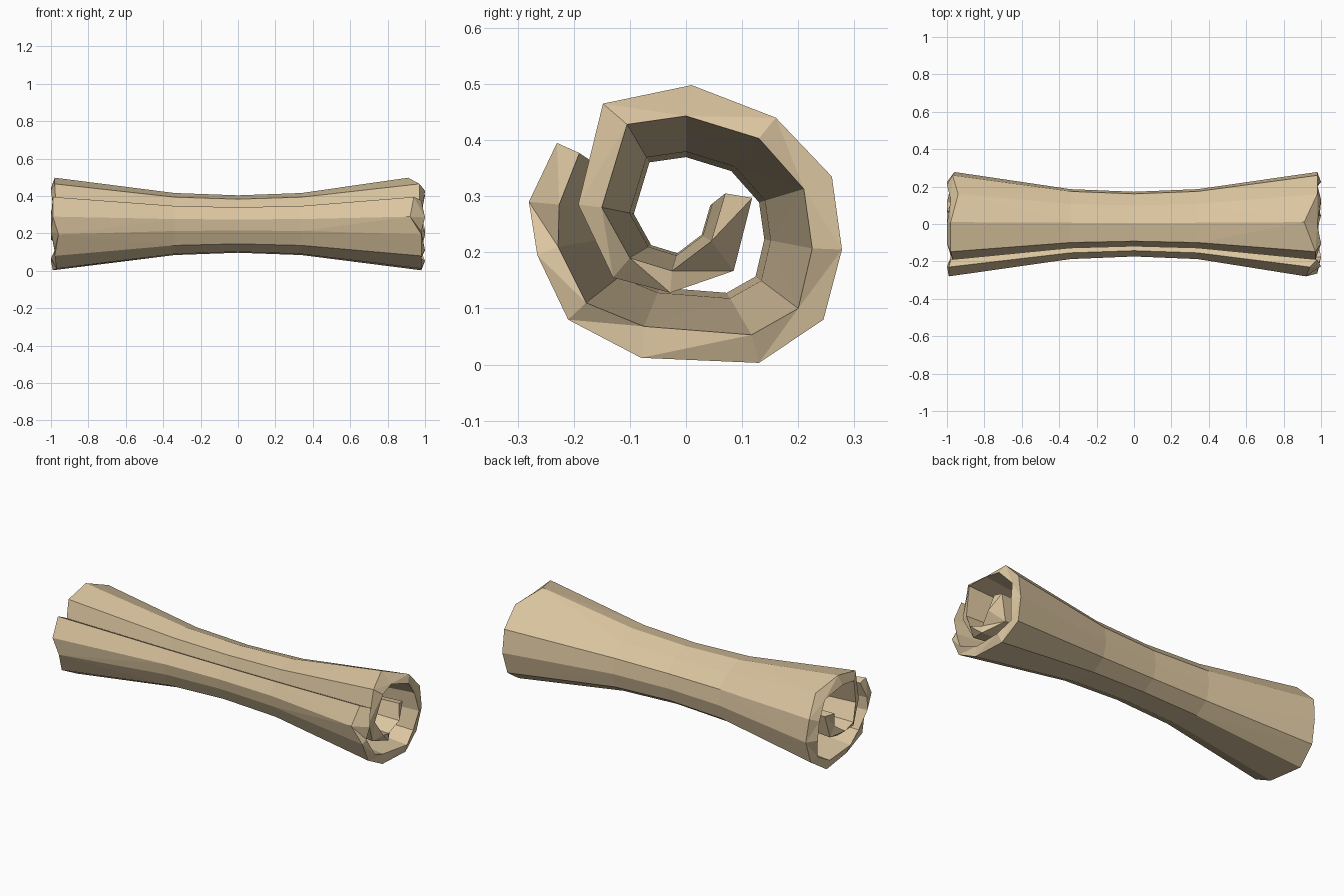
import bpy, bmesh

if "Cube" in bpy.data.objects:
    bpy.data.objects.remove(bpy.data.objects["Cube"])

# Spiral cross-section at the flared ends, from outer flap to inner curl:
# outer y, outer z, inner y, inner z, right-end x, left-end x (ragged rim)
SECTION = [
    (-.230, .395, -.190, .377, .94, -.99),
    (-.280, .290, -.226, .285, .92, -.99),
    (-.265, .195, -.228, .210, .98, -.96),
    (-.210, .080, -.178, .110, .98, -.98),
    (-.080, .012, -.075, .068, .98, -.97),
    (.130, .003, .117, .053, .98, -.99),
    (.245, .080, .200, .100, .97, -.97),
    (.278, .205, .225, .207, .98, -.96),
    (.260, .335, .210, .313, .98, -.97),
    (.160, .440, .130, .403, .98, -.94),
    (.010, .498, .000, .443, .91, -.98),
    (-.148, .465, -.105, .428, .97, -.98),
    (-.192, .285, -.150, .280, .97, -.97),
    (-.130, .155, -.100, .190, .95, -.98),
    (-.028, .128, -.025, .167, .98, -.95),
    (.085, .167, .045, .220, .92, -.98),
    (.118, .297, .070, .305, .97, -.97),
]
CZ = 0.25                                   # axis height of the roll
RINGS = [(None, 1.0), (-.34, .67), (0, .62), (.34, .67), (None, 1.0)]

paper = bpy.data.materials.new("parchment tan")
paper.diffuse_color = (0.71, 0.56, 0.35, 1)
paper.use_nodes = True
paper.node_tree.nodes["Principled BSDF"].inputs["Base Color"].default_value = paper.diffuse_color

# closed outline: outer skin forward, inner skin back
outline = [(r[0], r[1], r[4], r[5]) for r in SECTION]
outline += [(r[2], r[3], 1.0 if i % 2 else .98, -1.0 if i % 3 else -.98)
            for i, r in reversed(list(enumerate(SECTION)))]

bm = bmesh.new()
rings = []
for k, (x, s) in enumerate(RINGS):
    rings.append([bm.verts.new((x if x is not None else (xl if k == 0 else xr),
                                y * s, CZ + (z - CZ) * s))
                  for y, z, xr, xl in outline])

# skins of the waisted roll
n = len(outline)
for a, b in zip(rings, rings[1:]):
    for i in range(n):
        j = (i + 1) % n
        bm.faces.new((a[i], a[j], b[j], b[i]))

# rim strips closing the sheet thickness at both ends
for ring in (rings[0], rings[-1]):
    for i in range(len(SECTION) - 1):
        bm.faces.new((ring[i], ring[i + 1], ring[n - 2 - i], ring[n - 1 - i]))

bmesh.ops.triangulate(bm, faces=bm.faces[:])
bmesh.ops.recalc_face_normals(bm, faces=bm.faces[:])
mesh = bpy.data.meshes.new("rolled_scroll")
bm.to_mesh(mesh)
bm.free()
mesh.materials.append(paper)
scroll = bpy.data.objects.new("rolled_scroll", mesh)
bpy.context.collection.objects.link(scroll)
